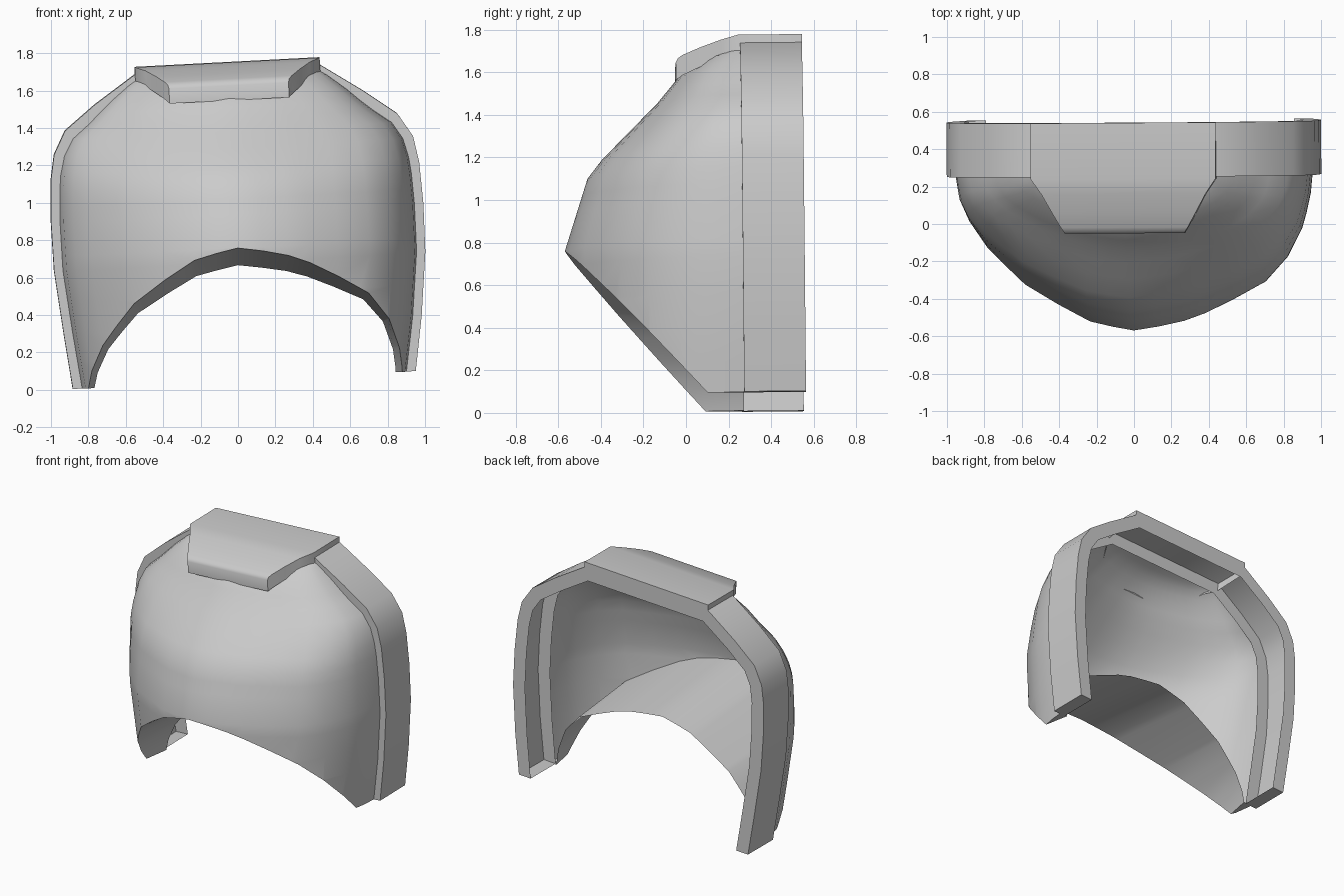
import bpy, bmesh, math
from mathutils import Vector, Matrix

if "Cube" in bpy.data.objects:
    bpy.data.objects.remove(bpy.data.objects["Cube"])

# The whole piece sits slightly rolled, pitched and yawed
POSE = (Matrix.Translation((-0.009, 0, 0.844)) @ Matrix.Rotation(0.006, 4, 'Z')
        @ Matrix.Rotation(math.radians(-3), 4, 'Y') @ Matrix.Rotation(0.010, 4, 'X'))


def finish(name, bm, angle=35):
    bmesh.ops.recalc_face_normals(bm, faces=bm.faces)
    bm.transform(POSE)
    me = bpy.data.meshes.new(name)
    bm.to_mesh(me)
    bm.free()
    ob = bpy.data.objects.new(name, me)
    bpy.context.collection.objects.link(ob)
    bpy.ops.object.select_all(action='DESELECT')
    ob.select_set(True)
    bpy.context.view_layer.objects.active = ob
    bpy.ops.object.shade_smooth_by_angle(angle=math.radians(angle))


def loft(sections, ends=False):
    """Skin a list of equal-length open sections, optionally with end plates."""
    bm = bmesh.new()
    rows = [[bm.verts.new(p) for p in s] for s in sections]
    for a, b in zip(rows, rows[1:]):
        for i in range(len(a) - 1):
            bm.faces.new((a[i], a[i + 1], b[i + 1], b[i]))
    if ends:
        bm.faces.new(rows[0])
        bm.faces.new(rows[-1])
    return bm


def interp(table, z):
    for (z0, v0), (z1, v1) in zip(table, table[1:]):
        if z0 <= z <= z1:
            return v0 + (v1 - v0) * (z - z0) / (z1 - z0)
    return table[0][1] if z < table[0][0] else table[-1][1]


def bulge(z):
    """The right side is a little wider than the left."""
    return interp([(-.795, .006), (-.5, .02), (-.1, .024), (.5, .022), (.65, 0)], z)


# Rear band: arched channel, open towards the inside, closed at the feet
half = [(.915, -.795), (.948, -.5), (.982, -.16), (.985, .1), (.975, .32),
        (.95, .46), (.885, .585), (.72, .715), (.49, .87)]
path = [Vector((x + bulge(z), z)) for x, z in half]
path += [Vector((-x, z)) for x, z in reversed(half)]


def inset(pts, d):
    out = []
    for i, p in enumerate(pts):
        t0 = (p - pts[max(i - 1, 0)]).normalized()
        t1 = (pts[min(i + 1, len(pts) - 1)] - p).normalized()
        t = (t0 + t1).normalized()
        ref = t1 if t1.length > 0 else t0
        out.append(p + Vector((-t.y, t.x)) * d / max(t.dot(ref), 0.5))
    return out


inner = inset(path, 0.095)
inner[0].y = inner[-1].y = -.795
Y0, Y1 = 0.26, 0.55
band = loft([[(i.x, Y0, i.y), (o.x, Y0, o.y), (o.x, Y1, o.y), (i.x, Y1, i.y)]
             for o, i in zip(path, inner)], True)
finish("rear_band", band)

# Front shell: horizontal slices with varying width and depth
width = [(-.795, .865), (-.5, .90), (-.16, .935), (.1, .937), (.26, .93), (.35, .92),
         (.45, .895), (.54, .845), (.61, .76), (.73, .63), (.81, .53), (.86, .45)]
front = [(-.08, -.57), (.26, -.46), (.35, -.39), (.61, -.13), (.73, -.03),
         (.81, .07), (.85, .2), (.86, .26)]
arc_right = [(1, 0), (.99, .12), (.965, .25), (.94, .35), (.86, .53), (.735, .69),
             (.56, .80), (.4, .89), (.28, .94), (.14, .975)]
arc_left = [(1, 0), (.98, .16), (.925, .31), (.835, .46), (.73, .58), (.62, .70),
            (.43, .83), (.25, .94), (.12, .975)]
arc = arc_right + [(0, 1)] + [(-u, d) for u, d in reversed(arc_left)]
levels = [-.795, -.65, -.5, -.33, -.16, -.08, .1, .18, .26, .35, .45, .54, .61,
          .67, .73, .77, .81, .83, .85, .86]
shell = loft([[(u * (interp(width, z) + (bulge(z) if u > 0 else 0)),
                Y0 + d * (interp(front, z) - Y0), z) for u, d in arc] for z in levels])

# Trim the lower front along a sloping plane
co = Vector((0, -.57, -.08))
no = Vector((0, -.695, -.64)).normalized()
bmesh.ops.bisect_plane(shell, geom=shell.verts[:] + shell.edges[:] + shell.faces[:],
                       plane_co=co, plane_no=no, clear_outer=True)


def low(v):
    return abs((v.co - co).dot(no)) < 1e-4 or v.co.z < -.79


# Arched underside running from the trimmed edge back to the band
rim = [e for e in shell.edges if e.is_boundary and all(low(v) for v in e.verts)]
ret = bmesh.ops.extrude_edge_only(shell, edges=rim)
for v in ret["geom"]:
    if isinstance(v, bmesh.types.BMVert):
        x = v.co.x
        drop = 0.1 * max(0, 1 - (x / .87) ** 2)
        v.co = (x * .96, Y0 + .01, max(v.co.z - drop, -.795))
finish("front_shell", shell, 40)

# Brow plate: tapered hood over the band and the top of the shell
plate = [(.55, .495, .905, .82), (.25, .495, .905, .81), (.17, .44, .885, .80),
         (.07, .385, .852, .76), (-.01, .34, .82, .725), (-.033, .325, .805, .71),
         (-.042, .32, .785, .705)]
hood = loft([[(-w, y, b), (-w, y, t), (w, y, t), (w, y, b)] for y, w, t, b in plate], True)
finish("brow_plate", hood)
